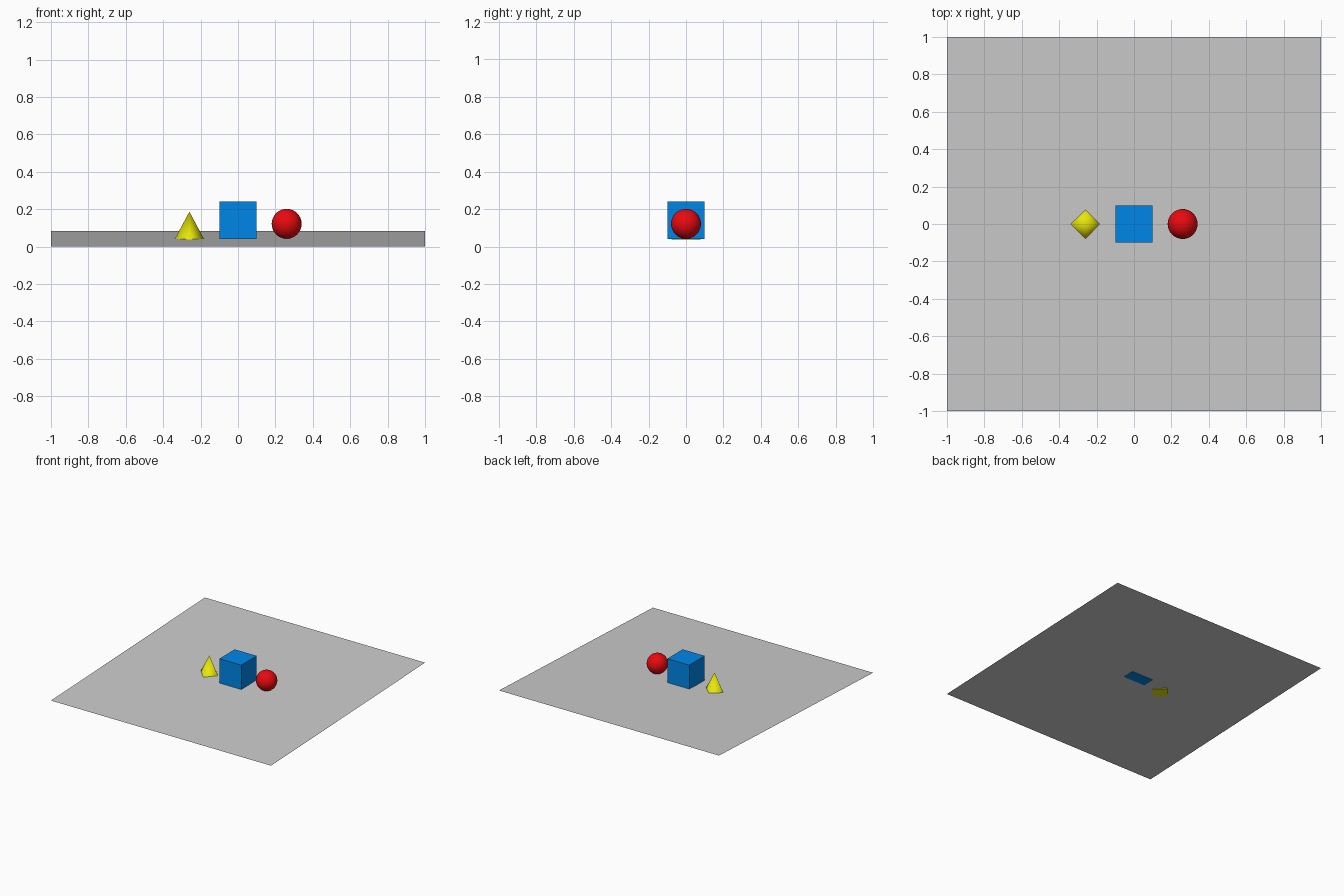
import bpy, math

if "Cube" in bpy.data.objects:
    bpy.data.objects.remove(bpy.data.objects["Cube"])

TILT_RISE = 0.083           # height gained by the ground from front to back
MID = TILT_RISE / 2         # ground height at the centre


def finish(name, color=None, smooth=False):
    obj = bpy.context.object
    obj.name = name
    if smooth:
        for p in obj.data.polygons:
            p.use_smooth = abs(p.normal.z) < 0.99 or len(obj.data.polygons) > 10
    if color:
        mat = bpy.data.materials.new(name + "_color")
        mat.diffuse_color = (*color, 1)
        mat.use_nodes = True
        mat.node_tree.nodes["Principled BSDF"].inputs["Base Color"].default_value = mat.diffuse_color
        obj.data.materials.append(mat)
    return obj


# Slightly tilted ground sheet, low at the front
bpy.ops.mesh.primitive_plane_add(size=2, location=(0, 0, MID),
                                 rotation=(math.atan(TILT_RISE / 2), 0, 0))
finish("ground_sheet")

# Blue cube in the middle
bpy.ops.mesh.primitive_cube_add(size=0.2, location=(0, 0, MID + 0.1))
finish("blue_cube", (0.0, 0.24, 0.8))

# Red ball on the right
bpy.ops.mesh.primitive_uv_sphere_add(segments=32, ring_count=16, radius=0.08,
                                     location=(0.26, 0, MID + 0.08))
finish("red_ball", (0.8, 0.003, 0.005), smooth=True)

# Four-sided yellow cone on the left, base just below the sheet
bpy.ops.mesh.primitive_cone_add(vertices=4, radius1=0.08, radius2=0, depth=0.15,
                                location=(-0.26, 0, MID + 0.07))
finish("yellow_cone", (0.8, 0.8, 0.003), smooth=True)
